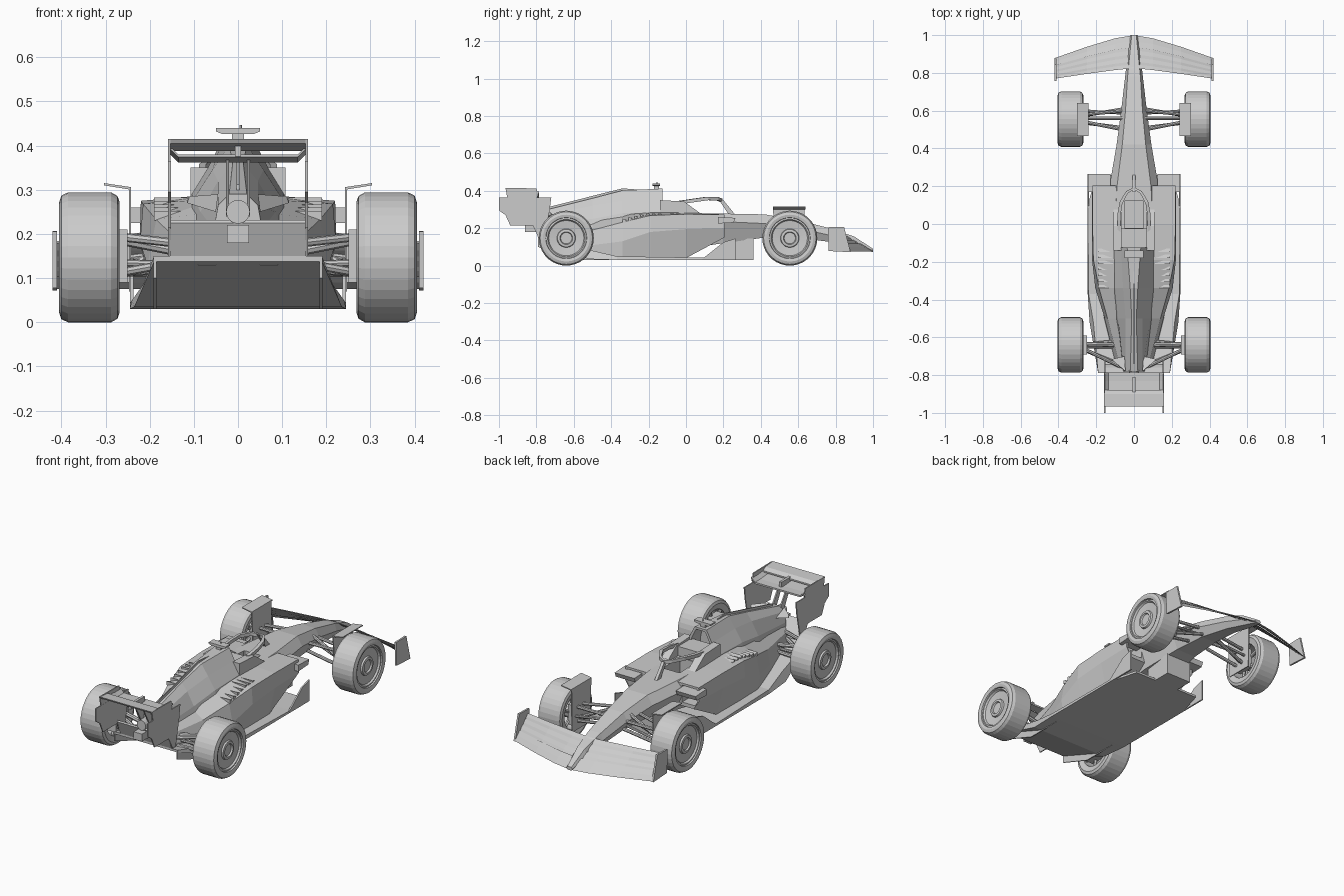
import bpy, bmesh, math
from mathutils import Vector


def make(name, verts, faces, mirror=False):
    me = bpy.data.meshes.new(name)
    me.from_pydata(verts, [], faces)
    bm = bmesh.new()
    bm.from_mesh(me)
    bmesh.ops.remove_doubles(bm, verts=bm.verts, dist=1e-5)
    bmesh.ops.recalc_face_normals(bm, faces=bm.faces)
    bm.to_mesh(me)
    bm.free()
    ob = bpy.data.objects.new(name, me)
    bpy.context.collection.objects.link(ob)
    if mirror:
        ob.modifiers.new("mirror", 'MIRROR')
    return ob


def loft(name, rings, mirror=False):
    n = len(rings[0])
    verts = [v for r in rings for v in r]
    faces = [(i * n + j, i * n + (j + 1) % n, (i + 1) * n + (j + 1) % n, (i + 1) * n + j)
             for i in range(len(rings) - 1) for j in range(n)]
    faces += [tuple(range(n))[::-1], tuple(range(len(verts) - n, len(verts)))]
    return make(name, verts, faces, mirror)


def sym(y, *half):
    """Ring at y, mirrored from a half profile running bottom to top."""
    return [(x, y, z) for x, z in half] + [(-x, y, z) for x, z in half[::-1]]


def plate(name, yz, x0, x1, mirror=False):
    return loft(name, [[(x, y, z) for y, z in yz] for x in (x0, x1)], mirror)


def box(name, x0, x1, y0, y1, z0, z1, mirror=False):
    return plate(name, [(y0, z0), (y1, z0), (y1, z1), (y0, z1)], x0, x1, mirror)


def rod(name, a, b, r, n=8, mirror=False):
    a, b = Vector(a), Vector(b)
    d = (b - a).normalized()
    u = d.orthogonal().normalized()
    w = d.cross(u)
    ang = [2 * math.pi * i / n for i in range(n)]
    return loft(name, [[p + r * (math.cos(t) * u + math.sin(t) * w) for t in ang] for p in (a, b)], mirror)


def lathe(name, prof, y, z, n=36):
    """Spin an (x, radius) profile around an axle along x."""
    rings = [[(x, y + r * math.cos(2 * math.pi * i / n), z + r * math.sin(2 * math.pi * i / n))
              for i in range(n)] for x, r in prof]
    m = len(prof)
    faces = [(i * n + j, i * n + (j + 1) % n, (i + 1) % m * n + (j + 1) % n, (i + 1) % m * n + j)
             for i in range(m) for j in range(n)]
    return make(name, [v for r in rings for v in r], faces, True)


# wheels: tyre, covered rim, inner hub and spokes
R = 0.147
for end, y in (("front", 0.555), ("rear", -0.64)):
    lathe(end + "_tyre", [(0.275, 0.1), (0.268, 0.125), (0.273, 0.139), (0.287, R), (0.385, R), (0.4, 0.14),
                          (0.405, 0.125), (0.402, 0.11), (0.395, 0.108), (0.39, 0.098)], y, R)
    lathe(end + "_rim", [(0.275, 0.1), (0.395, 0.108), (0.397, 0.1), (0.388, 0.094), (0.383, 0.05), (0.392, 0.047),
                         (0.394, 0.034), (0.386, 0.03), (0.386, 0.001), (0.375, 0.001), (0.375, 0.088), (0.275, 0.094)], y, R)
    rod(end + "_hub", (0.275, y, R), (0.38, y, R), 0.04, 16, True)
    for k in range(6):
        a = math.pi * k / 3 + 0.3
        c, s = math.cos(a), math.sin(a)
        rod(end + "_spoke", (0.29, y + 0.035 * c, R + 0.035 * s), (0.29, y + 0.096 * c, R + 0.096 * s), 0.009, 6, True)

# nose and survival cell, with cockpit opening
cell = loft("nose_and_cell", [
    sym(1.0, (0.012, 0.072), (0.018, 0.08), (0.012, 0.09)),
    sym(0.9, (0.022, 0.095), (0.034, 0.125), (0.022, 0.155)),
    sym(0.78, (0.03, 0.125), (0.047, 0.16), (0.034, 0.197)),
    sym(0.6, (0.045, 0.15), (0.068, 0.2), (0.045, 0.243)),
    sym(0.42, (0.06, 0.15), (0.092, 0.225), (0.062, 0.274)),
    sym(0.2, (0.09, 0.12), (0.13, 0.235), (0.09, 0.278)),
    sym(-0.2, (0.11, 0.06), (0.14, 0.23), (0.11, 0.28))])
hexa = [(0.05, -0.02), (0.092, 0.0), (0.092, 0.06), (0.045, 0.125)]
hexa += [(-x, y) for x, y in hexa[::-1]]
cut = loft("cockpit_cutter", [[(x, y, z) for x, y in hexa] for z in (0.19, 0.4)])
cut.hide_render = True
cut.hide_viewport = True
mod = cell.modifiers.new("cockpit", 'BOOLEAN')
mod.object = cut
mod.solver = 'EXACT'
box("keel", -0.075, 0.075, 0.2, 0.36, 0.03, 0.145)

# floor rising into the diffuser
loft("floor", [sym(0.26, (0.2, 0.03), (0.2, 0.042)), sym(0.1, (0.245, 0.03), (0.245, 0.042)),
               sym(-0.37, (0.245, 0.03), (0.24, 0.05)), sym(-0.52, (0.235, 0.035), (0.215, 0.085)),
               sym(-0.79, (0.19, 0.138), (0.19, 0.15))])
plate("floor_fence", [(0.08, 0.03), (0.265, 0.03), (0.265, 0.145), (0.2, 0.125)], 0.237, 0.245, True)
plate("diffuser_side", [(-0.37, 0.03), (-0.6, 0.03), (-0.79, 0.1), (-0.79, 0.15), (-0.52, 0.085)], 0.185, 0.191, True)


# sidepods with recessed inlets, tapering at the rear
def pod(y, wb, zb, wm, zm, wt, zt, zi, xi=0.05):
    return [(xi, y, zb), (wb, y, zb), (wm, y, zm), (wt, y, zt), (xi, y, zi)]


loft("sidepod", [
    pod(0.13, 0.2, 0.17, 0.21, 0.2, 0.21, 0.255, 0.26, 0.12), pod(0.205, 0.2, 0.17, 0.213, 0.2, 0.21, 0.262, 0.262, 0.12),
    pod(0.205, 0.19, 0.15, 0.222, 0.2, 0.22, 0.273, 0.273), pod(0.0, 0.185, 0.04, 0.222, 0.195, 0.22, 0.275, 0.285),
    pod(-0.19, 0.19, 0.04, 0.222, 0.18, 0.215, 0.268, 0.29), pod(-0.34, 0.19, 0.04, 0.205, 0.13, 0.185, 0.232, 0.28),
    pod(-0.5, 0.16, 0.05, 0.155, 0.11, 0.14, 0.19, 0.25), pod(-0.77, 0.09, 0.13, 0.09, 0.14, 0.07, 0.17, 0.2)], True)
for k in range(7):
    y = -0.13 - 0.032 * k
    z = 0.28 - 0.03 * max(0, k - 2) / 4
    plate("cooling_louver", [(y, z - 0.02), (y - 0.018, z - 0.02), (y - 0.018, z + 0.002), (y, z - 0.004)], 0.11, 0.19, True)
plate("mirror_housing", [(0.17, 0.225), (0.255, 0.23), (0.265, 0.255), (0.17, 0.26)], 0.125, 0.243, True)

# engine cover with recessed airbox, spine fin, exhaust
loft("engine_cover", [
    sym(-0.19, (0.05, 0.22), (0.045, 0.33), (0.04, 0.355), (0.025, 0.395)),
    sym(-0.125, (0.09, 0.22), (0.06, 0.33), (0.05, 0.355), (0.027, 0.4)),
    sym(-0.125, (0.12, 0.2), (0.105, 0.29), (0.068, 0.35), (0.036, 0.412)),
    sym(-0.34, (0.13, 0.15), (0.1, 0.28), (0.058, 0.345), (0.02, 0.402)),
    sym(-0.5, (0.115, 0.14), (0.085, 0.25), (0.045, 0.32), (0.012, 0.36)),
    sym(-0.78, (0.06, 0.14), (0.055, 0.21), (0.045, 0.265), (0.02, 0.29))])
plate("spine_fin", [(-0.17, 0.4), (-0.34, 0.413), (-0.74, 0.312), (-0.74, 0.27), (-0.3, 0.35)], -0.003, 0.003)
rod("exhaust", (0, -0.74, 0.25), (0, -0.83, 0.25), 0.027, 16)
loft("rear_cowl_wing", [[(0.05, -0.78, 0.25), (0.05, -0.7, 0.26), (0.045, -0.78, 0.29)],
                        [(0.115, -0.72, 0.27), (0.115, -0.715, 0.275), (0.11, -0.725, 0.285)]], True)
box("crash_structure", -0.025, 0.025, -0.86, -0.76, 0.18, 0.22)

# cockpit shoulders, headrest, halo, camera
plate("cockpit_shoulder", [(-0.14, 0.25), (-0.14, 0.35), (-0.01, 0.343), (0.09, 0.27)], 0.065, 0.108, True)
box("headrest", -0.07, 0.07, -0.14, -0.025, 0.2, 0.335)
halo = [(0.088, -0.03, 0.34), (0.088, 0.05, 0.352), (0.075, 0.12, 0.362), (0.04, 0.175, 0.36), (0, 0.195, 0.352)]
loft("halo_hoop", [[(x, y, z - 0.012), (x * 0.82, y - 0.012, z - 0.012), (x * 0.82, y - 0.012, z + 0.006), (x, y, z + 0.006)]
                   for x, y, z in halo], True)
plate("halo_strut", [(0.17, 0.36), (0.2, 0.35), (0.265, 0.27), (0.23, 0.27)], -0.008, 0.008)
box("camera_stem", -0.014, 0.014, -0.17, -0.145, 0.4, 0.43)
loft("camera_bar", [sym(y, (0.035, 0.426), (0.05, 0.432), (0.05, 0.44)) for y in (-0.18, -0.14)])
rod("antenna", (0.006, -0.155, 0.43), (0.006, -0.155, 0.447), 0.003, 6)

# front wing: four slotted, swept blades and end plates
span = [(0.0, 1.0, 0.825), (0.1, 0.983, 0.815), (0.25, 0.938, 0.795), (0.415, 0.88, 0.77)]
for f0, f1 in ((0.0, 0.36), (0.33, 0.58), (0.55, 0.8), (0.77, 1.0)):
    rings = []
    for x, lead, trail in span:
        pts = [(f0, 0), ((f0 + f1) / 2, 0.006), (f1, 0.004), (f1, 0), ((f0 + f1) / 2, -0.002)]
        rings.append([(x, lead + (trail - lead) * f, 0.075 + 0.1 * f ** 1.15 + 0.02 * (f - f0) + d) for f, d in pts])
    loft("front_wing_blade", rings, True)
plate("front_wing_end_plate", [(0.88, 0.072), (0.762, 0.078), (0.758, 0.205), (0.845, 0.207)], 0.41, 0.42, True)

# rear wing: main plane, flap, end plates, pylons, beam wing
loft("rear_wing_main", [[(x, y, z + dz) for y, z in
                         ((-0.785, 0.365), (-0.83, 0.362), (-0.9, 0.374), (-0.9, 0.38), (-0.83, 0.374), (-0.785, 0.374))]
                        for x, dz in ((-0.158, 0.022), (-0.135, 0), (0.135, 0), (0.158, 0.022))])
plate("rear_wing_flap", [(-0.88, 0.388), (-0.96, 0.405), (-0.965, 0.415), (-0.9, 0.41), (-0.88, 0.396)], -0.158, 0.158)
plate("rear_wing_tip", [(-0.79, 0.375), (-0.8, 0.413), (-0.965, 0.415), (-0.955, 0.36), (-0.8, 0.36)], 0.153, 0.159, True)
plate("rear_wing_end_plate", [(-1.0, 0.365), (-0.72, 0.365), (-0.73, 0.29), (-0.76, 0.15), (-0.785, 0.15), (-0.82, 0.215),
                              (-0.94, 0.215), (-0.965, 0.27), (-1.0, 0.295)], 0.152, 0.158, True)
plate("rear_wing_pylon", [(-0.75, 0.25), (-0.79, 0.24), (-0.86, 0.37), (-0.83, 0.37)], 0.02, 0.027, True)
box("flap_actuator", -0.007, 0.007, -0.93, -0.81, 0.375, 0.402)
plate("beam_wing", [(-0.745, 0.15), (-0.79, 0.15), (-0.82, 0.225), (-0.815, 0.232), (-0.76, 0.175)], -0.154, 0.154)

# front wheel deflectors and brake ducts
plate("deflector_side", [(0.48, 0.07), (0.63, 0.07), (0.635, 0.303), (0.465, 0.303)], 0.242, 0.247, True)
loft("deflector_top", [[(0.242, y, 0.3), (0.303, y, 0.31), (0.303, y, 0.315), (0.242, y, 0.306)] for y in (0.465, 0.64)], True)
box("brake_duct", 0.247, 0.29, 0.51, 0.6, 0.09, 0.2, True)
box("rear_brake_duct", 0.25, 0.3, -0.69, -0.59, 0.09, 0.21, True)

# suspension arms
for a, b, r in (
        ((0.05, 0.6, 0.2), (0.26, 0.58, 0.19), 0.009), ((0.06, 0.5, 0.21), (0.26, 0.54, 0.19), 0.009),
        ((0.05, 0.61, 0.16), (0.26, 0.575, 0.11), 0.009), ((0.06, 0.51, 0.16), (0.26, 0.535, 0.11), 0.009),
        ((0.05, 0.56, 0.225), (0.26, 0.56, 0.12), 0.009), ((0.05, 0.585, 0.17), (0.26, 0.6, 0.145), 0.007),
        ((0.08, -0.64, 0.15), (0.28, -0.635, 0.19), 0.012), ((0.06, -0.76, 0.17), (0.28, -0.655, 0.195), 0.01),
        ((0.08, -0.62, 0.13), (0.28, -0.64, 0.11), 0.01), ((0.06, -0.75, 0.15), (0.28, -0.66, 0.11), 0.01),
        ((0.08, -0.65, 0.13), (0.28, -0.65, 0.135), 0.008)):
    rod("suspension_arm", a, b, r, 8, True)
